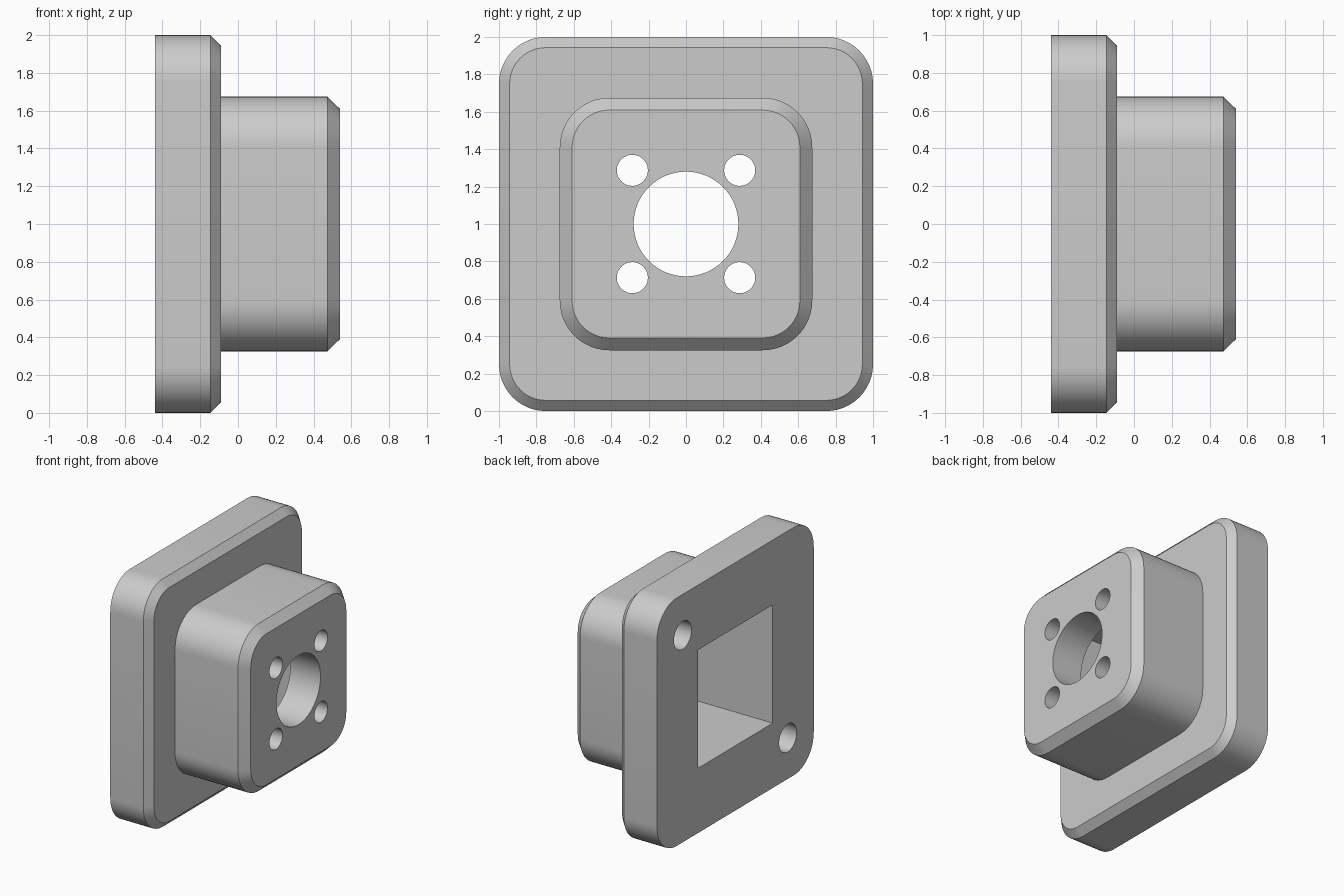
import bpy, bmesh
from math import sin, cos, pi, atan2, hypot, radians
from mathutils import Matrix, Vector

cube = bpy.data.objects.get("Cube")
if cube:
    bpy.data.objects.remove(cube)

grey = bpy.data.materials.new("plain_grey")
grey.use_nodes = True
colour = (0.6, 0.6, 0.6, 1)
grey.diffuse_color = colour
grey.node_tree.nodes["Principled BSDF"].inputs["Base Color"].default_value = colour

CENTRE_Z = 1.0
BACK_X = -0.44
FRONT_X = 0.54
WALL_X = 0.27          # inner face of the front wall
CORNER_STEPS = 12


def arc(y, z, radius, start, end, steps=CORNER_STEPS):
    """Points of an arc in the y-z plane."""
    angles = [start + (end - start) * i / steps for i in range(steps + 1)]
    return [(y + radius * cos(a), z + radius * sin(a)) for a in angles]


def rounded_square(half, radius):
    points = []
    for i, (sy, sz) in enumerate([(1, 1), (-1, 1), (-1, -1), (1, -1)]):
        c = half - radius
        points += arc(sy * c, CENTRE_Z + sz * c, radius, i * pi / 2, (i + 1) * pi / 2)
    return points


def loft(name, sections):
    """Skin matching y-z outlines placed along x, and cap both ends."""
    bm = bmesh.new()
    rings = [[bm.verts.new((x, y, z)) for y, z in pts] for x, pts in sections]
    count = len(rings[0])
    for a, b in zip(rings, rings[1:]):
        for i in range(count):
            j = (i + 1) % count
            bm.faces.new((a[i], a[j], b[j], b[i]))
    bm.faces.new(rings[0])
    bm.faces.new(rings[-1])
    bmesh.ops.recalc_face_normals(bm, faces=bm.faces)
    mesh = bpy.data.meshes.new(name)
    bm.to_mesh(mesh)
    bm.free()
    mesh.materials.append(grey)
    obj = bpy.data.objects.new(name, mesh)
    bpy.context.collection.objects.link(obj)
    return obj


def activate(obj):
    bpy.ops.object.select_all(action='DESELECT')
    obj.select_set(True)
    bpy.context.view_layer.objects.active = obj


def smooth(obj):
    activate(obj)
    bpy.ops.object.shade_smooth_by_angle(angle=radians(30))


def cut(target, x0, x1, outline):
    cutter = loft("cutter", [(x0, outline), (x1, outline)])
    cutter.hide_render = True
    activate(target)
    mod = target.modifiers.new("cut", 'BOOLEAN')
    mod.operation = 'DIFFERENCE'
    mod.solver = 'EXACT'
    mod.object = cutter
    bpy.ops.object.modifier_apply(modifier=mod.name)
    bpy.data.objects.remove(cutter)


def circle(y, z, radius, steps=48):
    return arc(y, z, radius, 0, 2 * pi, steps)[:-1]


# Flange plate and raised boss, both with chamfered front rims
housing = loft("flanged_housing", [
    (BACK_X, rounded_square(1.0, 0.25)),
    (-0.145, rounded_square(1.0, 0.25)),
    (-0.09, rounded_square(0.943, 0.193)),
    (-0.09, rounded_square(0.675, 0.265)),
    (0.473, rounded_square(0.675, 0.265)),
    (FRONT_X, rounded_square(0.609, 0.199)),
])

# Square cavity open at the back
h = 0.477
cut(housing, BACK_X - 0.1, WALL_X,
    [(y, CENTRE_Z + z) for y, z in [(h, h), (-h, h), (-h, -h), (h, -h)]])

# Centre bore and four bolt holes through the front wall
cut(housing, WALL_X - 0.1, FRONT_X + 0.1, circle(0, CENTRE_Z, 0.28, 64))
for sy in (-1, 1):
    for sz in (-1, 1):
        cut(housing, WALL_X - 0.1, FRONT_X + 0.1,
            circle(sy * 0.287, CENTRE_Z + sz * 0.287, 0.083))

# Two blind pin holes on the back, on one diagonal
for s in (-1, 1):
    cut(housing, BACK_X - 0.1, BACK_X + 0.25,
        circle(s * 0.67, CENTRE_Z + s * 0.67, 0.112))
smooth(housing)

# Rounded triangular marker on the back
r = 0.045
foot_y, foot_z, apex_z = 0.34 - r, 0.157 + r, 0.51 - r
tilt = atan2(foot_y, apex_z - foot_z)      # direction of the sloping side's normal
outline = (arc(foot_y, foot_z, r, -pi / 2, pi / 2 - tilt)
           + arc(0, apex_z, r, pi / 2 - tilt, pi / 2 + tilt)
           + arc(-foot_y, foot_z, r, pi / 2 + tilt, 3 * pi / 2))
